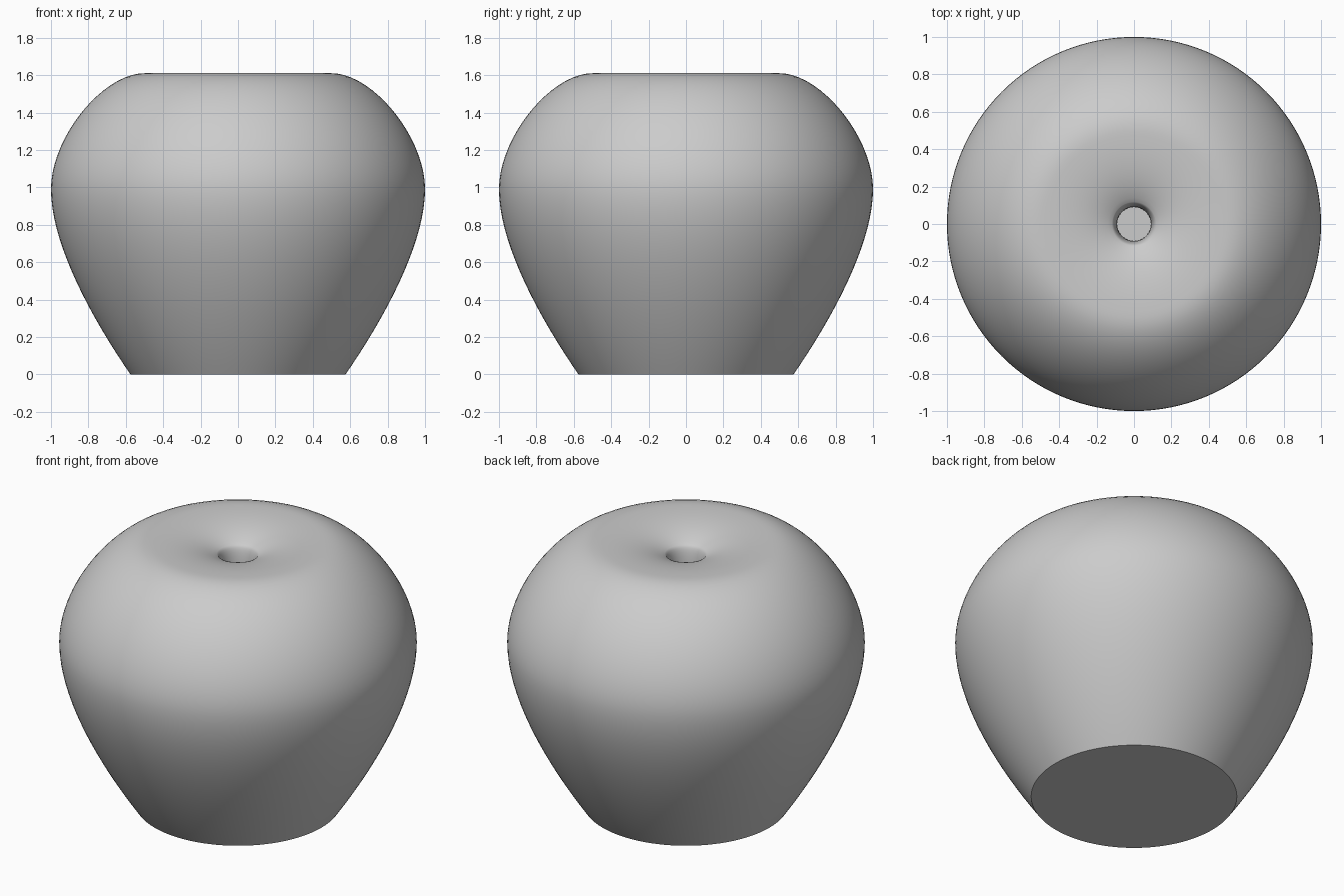
import bpy, bmesh, math
from mathutils import Vector
from mathutils.geometry import interpolate_bezier

if "Cube" in bpy.data.objects:
    bpy.data.objects.remove(bpy.data.objects["Cube"])

SIDES = 128

# Half profile as bezier spans (radius, height): lower flank, shoulder, dimple, stem hole
spans = [
    [(0.575, 0), (0.755, 0.26), (1, 0.68), (1, 0.99), 20],
    [(1, 0.99), (1, 1.27), (0.72, 1.61), (0.5, 1.61), 20],
    [(0.5, 1.61), (0.36, 1.61), (0.22, 1.594), (0.118, 1.535), 16],
    [(0.118, 1.535), (0.1, 1.525), (0.09, 1.47), (0.09, 1.36), 10],
]
profile = []
for a, b, c, d, n in spans:
    pts = interpolate_bezier(*[Vector((r, 0, z)) for r, z in (a, b, c, d)], n)
    profile += pts[1 if profile else 0:]

# Revolve the profile into rings, then cap the base and the stem hole
bm = bmesh.new()
rings = []
for p in profile:
    rings.append([bm.verts.new((p.x * math.cos(t), p.x * math.sin(t), p.z))
                  for t in (2 * math.pi * i / SIDES for i in range(SIDES))])
for lo, hi in zip(rings, rings[1:]):
    for i in range(SIDES):
        j = (i + 1) % SIDES
        bm.faces.new((lo[i], lo[j], hi[j], hi[i]))
bm.faces.new(rings[0][::-1])
bm.faces.new(rings[-1])

mesh = bpy.data.meshes.new("apple_body")
bm.to_mesh(mesh)
bm.free()
body = bpy.data.objects.new("apple_body", mesh)
bpy.context.collection.objects.link(body)

# Smooth skin with crisp cap edges
bpy.context.view_layer.objects.active = body
body.select_set(True)
bpy.ops.object.shade_smooth_by_angle(angle=math.radians(35))
